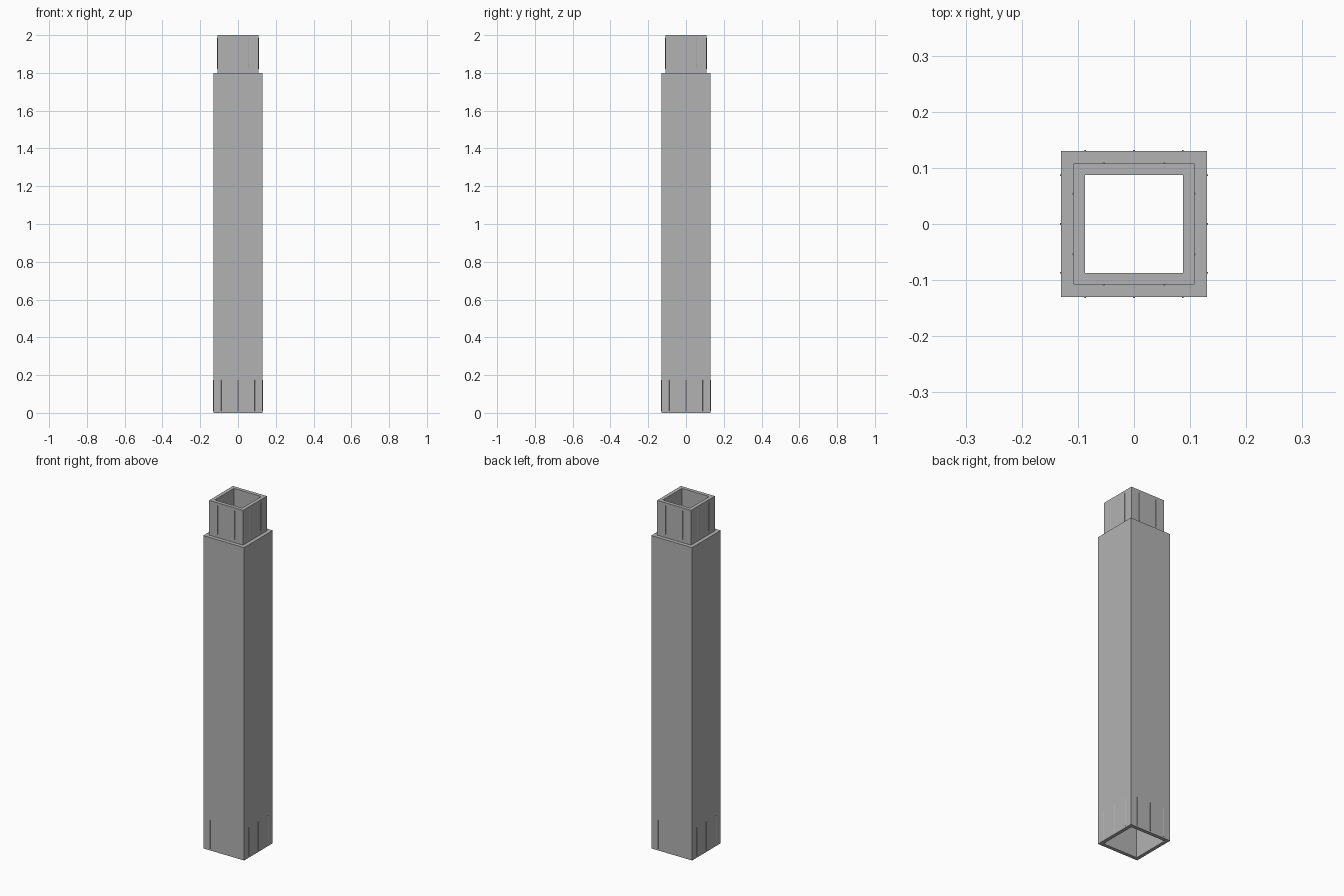
import bpy, bmesh
from math import pi
from mathutils import Matrix

cube = bpy.data.objects.get("Cube")
if cube:
    bpy.data.objects.remove(cube, do_unlink=True)

grey = bpy.data.materials.new("grey plastic")
grey.use_nodes = True
colour = (0.45, 0.45, 0.45, 1)
grey.diffuse_color = colour
grey.node_tree.nodes["Principled BSDF"].inputs["Base Color"].default_value = colour

BODY, SPIGOT, BORE = 0.13, 0.108, 0.087   # half widths
SOCKET = 0.11
SHOULDER, TOP, SOCKET_TOP = 1.8, 2.0, 0.2


def finish(name, bm):
    bmesh.ops.recalc_face_normals(bm, faces=bm.faces)
    mesh = bpy.data.meshes.new(name)
    bm.to_mesh(mesh)
    bm.free()
    mesh.materials.append(grey)
    obj = bpy.data.objects.new(name, mesh)
    bpy.context.collection.objects.link(obj)


# Square tube: a closed wall profile of (half width, height) lofted round four corners
profile = [(BODY, 0), (BODY, SHOULDER), (SPIGOT, SHOULDER), (SPIGOT, TOP),
           (BORE, TOP), (BORE, SOCKET_TOP), (SOCKET, SOCKET_TOP), (SOCKET, 0)]
corners = [(-1, -1), (1, -1), (1, 1), (-1, 1)]
bm = bmesh.new()
rings = [[bm.verts.new((sx * w, sy * w, z)) for sx, sy in corners] for w, z in profile]
for i, low in enumerate(rings):
    high = rings[(i + 1) % len(rings)]
    for j in range(4):
        k = (j + 1) % 4
        bm.faces.new((low[j], low[k], high[k], high[j]))
finish("square_tube", bm)


# Thin vertical grip ribs repeated on all four sides
def ribs(name, half_width, offsets, bottom, top):
    bm = bmesh.new()
    for side in range(4):
        for x in offsets:
            place = (Matrix.Rotation(side * pi / 2, 4, "Z")
                     @ Matrix.Translation((x, -half_width, (bottom + top) / 2)))
            bmesh.ops.create_cone(bm, cap_ends=True, segments=8, radius1=0.002,
                                  radius2=0.002, depth=top - bottom, matrix=place)
    finish(name, bm)


ribs("socket_ribs", BODY, (-0.087, 0, 0.087), 0.01, 0.175)
ribs("spigot_ribs", SPIGOT, (-0.054, 0.054), 1.82, 1.985)
